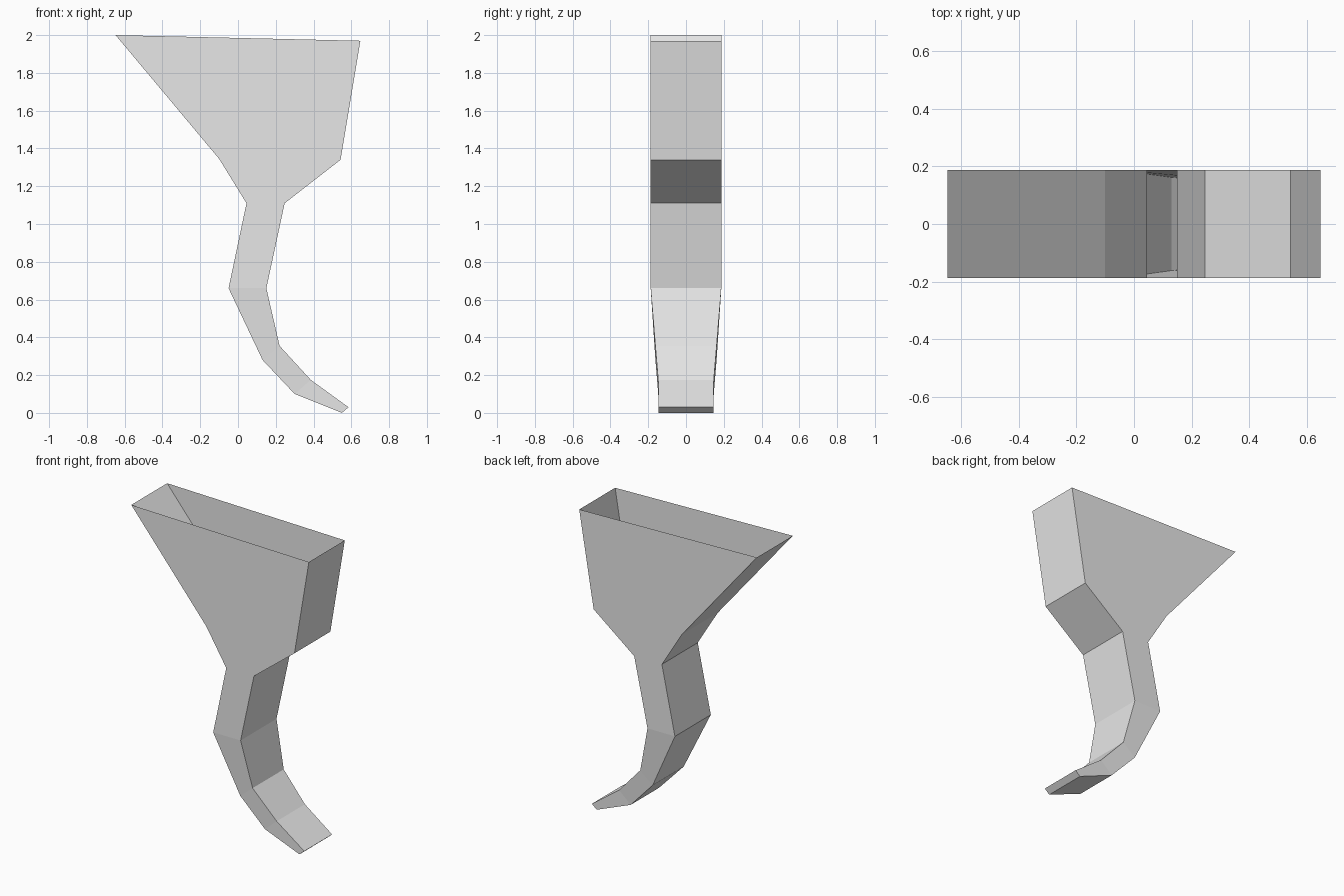
import bpy
import bmesh

cube = bpy.data.objects.get("Cube")
if cube:
    bpy.data.objects.remove(cube, do_unlink=True)

# Plain grey finish
grey = bpy.data.materials.new("light_grey")
grey.use_nodes = True
colour = (0.8, 0.8, 0.8, 1.0)
grey.diffuse_color = colour
grey.node_tree.nodes["Principled BSDF"].inputs["Base Color"].default_value = colour

# Sections from tip to mouth: left edge (x, z), right edge (x, z), half depth
sections = [
    ((0.55, 0.0), (0.585, 0.03), 0.145),
    ((0.30, 0.10), (0.385, 0.175), 0.147),
    ((0.13, 0.28), (0.22, 0.355), 0.162),
    ((-0.05, 0.66), (0.15, 0.66), 0.187),
    ((0.045, 1.11), (0.247, 1.11), 0.187),
    ((-0.10, 1.345), (0.543, 1.34), 0.187),
    ((-0.648, 2.0), (0.648, 1.97), 0.187),
]


def add_ring(bm, left, right, depth):
    corners = [(left, -depth), (right, -depth), (right, depth), (left, depth)]
    return [bm.verts.new((x, y, z)) for (x, z), y in corners]


# Thin shell, closed at the tip and open at the mouth
bm = bmesh.new()
rings = [add_ring(bm, *section) for section in sections]
bm.faces.new(reversed(rings[0]))
for low, high in zip(rings, rings[1:]):
    for i in range(4):
        j = (i + 1) % 4
        bm.faces.new((low[i], low[j], high[j], high[i]))

mesh = bpy.data.meshes.new("curved_funnel")
bm.to_mesh(mesh)
bm.free()
mesh.materials.append(grey)
funnel = bpy.data.objects.new("curved_funnel", mesh)
bpy.context.collection.objects.link(funnel)
